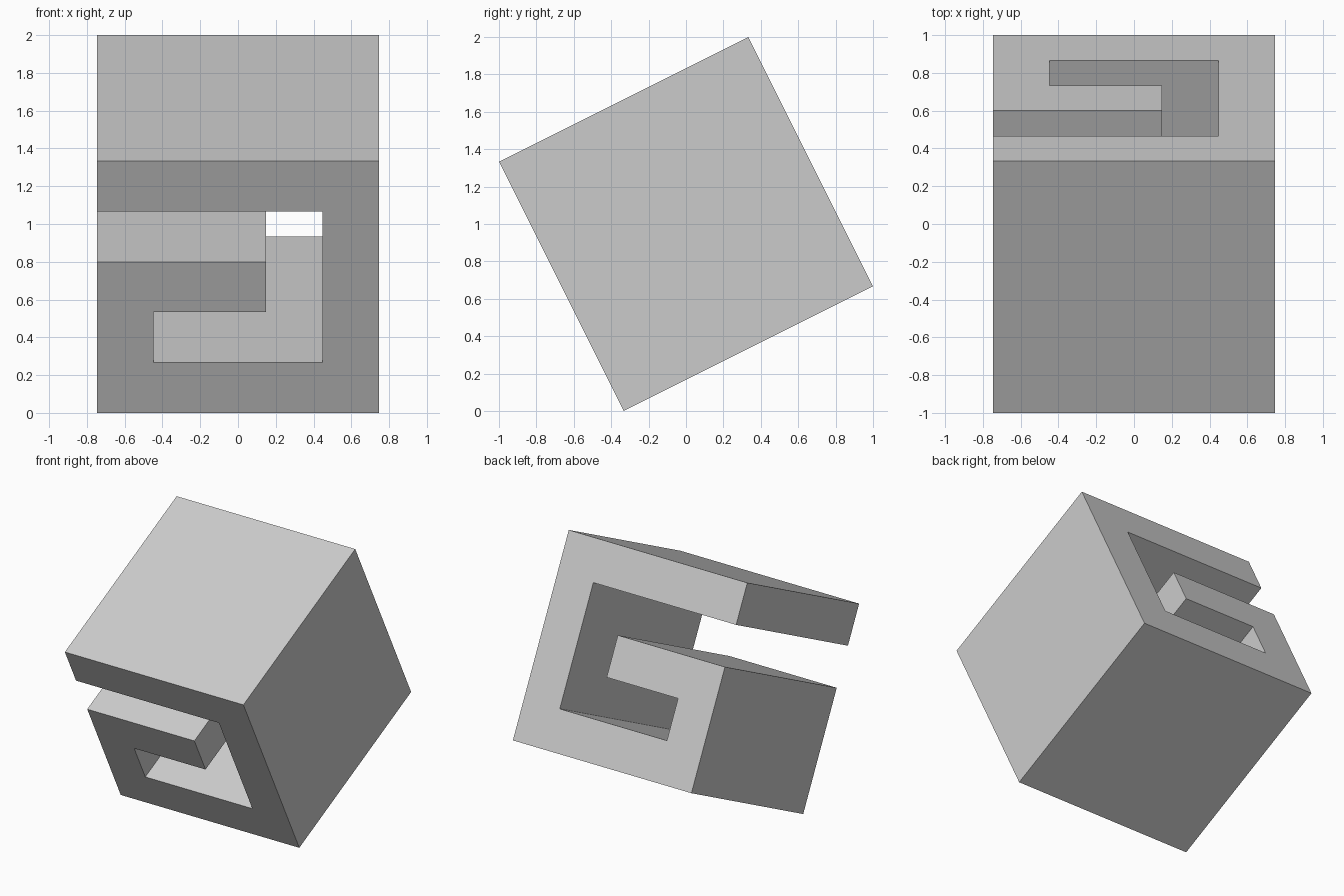
import bpy, bmesh, math
from mathutils import Matrix, Vector

cube = bpy.data.objects.get("Cube")
if cube:
    bpy.data.objects.remove(cube, do_unlink=True)

# Single light grey material
grey = bpy.data.materials.new("light_grey")
grey.use_nodes = True
colour = (0.6, 0.6, 0.6, 1)
grey.diffuse_color = colour
grey.node_tree.nodes["Principled BSDF"].inputs["Base Color"].default_value = colour

# Cube on a five-by-five module, tipped back on its front lower edge
TILT = math.atan(0.5)
SIDE = 2 / (math.sin(TILT) + math.cos(TILT))
UNIT = SIDE / 5

# Spiral band outline: outer square with a hooked slot entering from one side
outline = [(0, 0), (5, 0), (5, 5), (0, 5), (0, 4), (4, 4),
           (4, 1), (1, 1), (1, 2), (3, 2), (3, 3), (0, 3)]

bm = bmesh.new()
verts = [bm.verts.new((x * UNIT - SIDE / 2, -SIDE / 2, z * UNIT - SIDE / 2))
         for x, z in outline]
face = bm.faces.new(verts)
result = bmesh.ops.extrude_face_region(bm, geom=[face])
back = [v for v in result["geom"] if isinstance(v, bmesh.types.BMVert)]
bmesh.ops.translate(bm, verts=back, vec=Vector((0, SIDE, 0)))
bmesh.ops.recalc_face_normals(bm, faces=bm.faces)

# Tilt, then rest on the ground
bmesh.ops.transform(bm, verts=bm.verts,
                    matrix=Matrix.Translation((0, 0, 1)) @ Matrix.Rotation(TILT, 4, "X"))

mesh = bpy.data.meshes.new("spiral_block")
bm.to_mesh(mesh)
bm.free()
mesh.materials.append(grey)
block = bpy.data.objects.new("spiral_block", mesh)
bpy.context.collection.objects.link(block)
